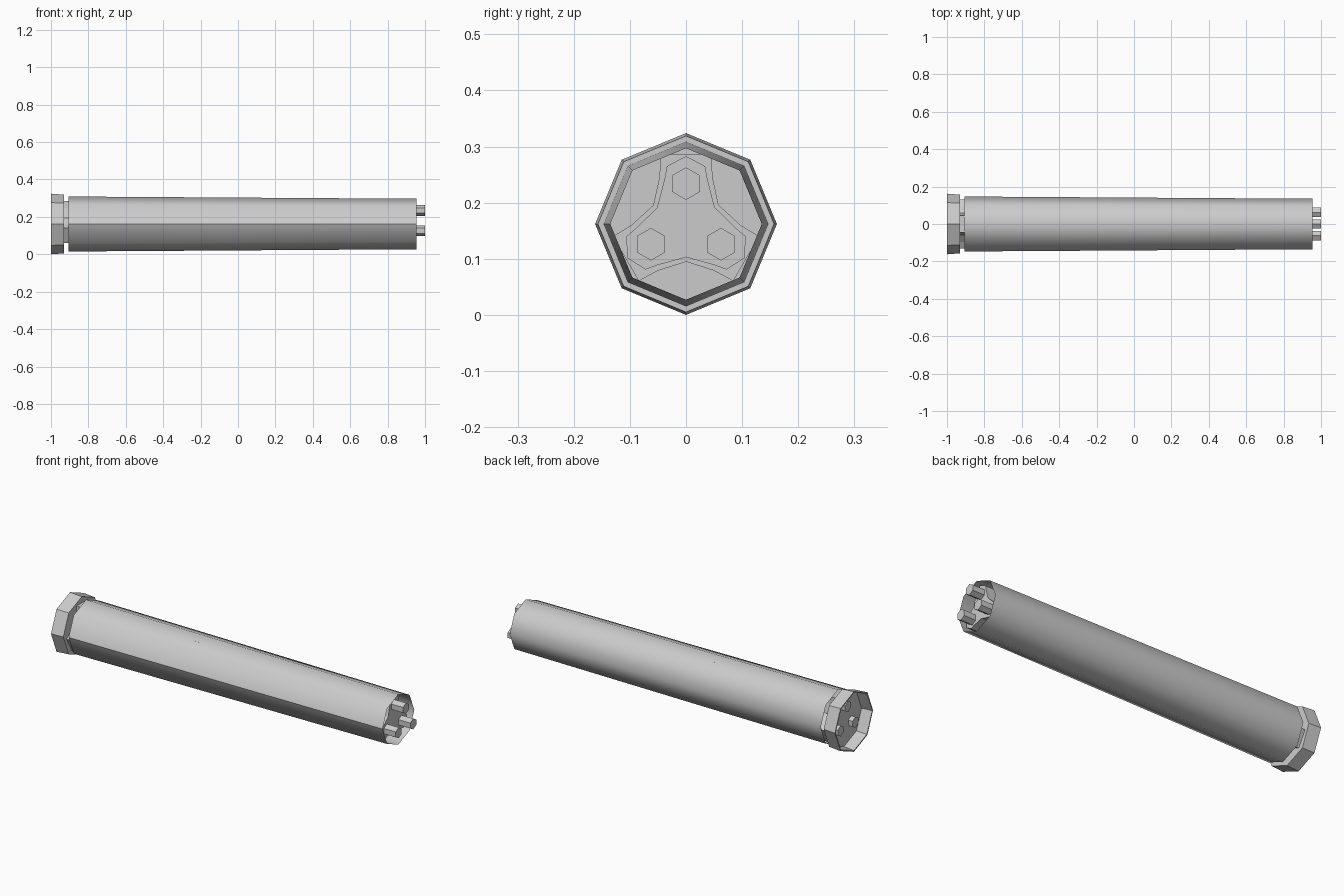
import bpy, bmesh, math

if "Cube" in bpy.data.objects:
    bpy.data.objects.remove(bpy.data.objects["Cube"])

CZ = 0.162  # height of the long axis

grey = bpy.data.materials.new("grey")
grey.diffuse_color = (0.6, 0.6, 0.6, 1)
grey.use_nodes = True
grey.node_tree.nodes["Principled BSDF"].inputs["Base Color"].default_value = grey.diffuse_color


def ngon(n, r, y=0.0, z=0.0):
    """Regular outline with a corner on top."""
    return [(y + r * math.sin(2 * math.pi * k / n),
             z + r * math.cos(2 * math.pi * k / n)) for k in range(n)]


def trefoil(half):
    """Three-lobed outline from one half lobe, ending in the crotch point."""
    left = [(-u, v) for u, v in reversed(half[:-1]) if u > 0]
    pts = []
    for i in range(3):
        a = 2 * math.pi * i / 3
        c, s = math.cos(a), math.sin(a)
        pts += [(u * c + v * s, v * c - u * s) for u, v in left + half]
    return pts


def loft(name, sections, caps=True):
    """Skin matching outlines placed at stations along x."""
    bm = bmesh.new()
    rings = [[bm.verts.new((x, y, CZ + z)) for y, z in pts] for x, pts in sections]
    n = len(rings[0])
    for a, b in zip(rings, rings[1:]):
        for i in range(n):
            j = (i + 1) % n
            bm.faces.new((a[i], b[i], b[j], a[j]))
    if caps:
        bm.faces.new(rings[0])
        bm.faces.new(rings[-1])
    bmesh.ops.recalc_face_normals(bm, faces=bm.faces)
    me = bpy.data.meshes.new(name)
    bm.to_mesh(me)
    bm.free()
    me.materials.append(grey)
    ob = bpy.data.objects.new(name, me)
    bpy.context.collection.objects.link(ob)
    return ob


# Octagonal end flange, cupped at the back
loft("end_flange", [(-0.94, ngon(8, 0.150)), (-1.0, ngon(8, 0.155)),
                    (-1.0, ngon(8, 0.162)), (-0.93, ngon(8, 0.157))])

# Long tapered sleeve, open at both ends, smooth except for the front seam
sleeve = loft("sleeve", [(-0.905, ngon(8, 0.147)), (0.955, ngon(8, 0.135))], caps=False)
for p in sleeve.data.polygons:
    p.use_smooth = True
for e in sleeve.data.edges:
    ends = [sleeve.data.vertices[v].co for v in e.vertices]
    if all(c.y < -0.13 for c in ends):
        e.use_edge_sharp = True

# Three-lobed core: wide rear section, slimmer front section
wide = [(0.046, 0.1238), (0.047, 0.085), (0.058, 0.034)]
slim = [(0, 0.121), (0.034, 0.103), (0.038, 0.081), (0.051, 0.030)]
loft("rear_core", [(-0.935, trefoil(wide)), (-0.20, trefoil(wide))])
loft("front_core", [(-0.205, trefoil(slim)), (0.93, trefoil(slim))])

# Hexagonal pins running through the three lobes
for i in range(3):
    a = 2 * math.pi * i / 3
    pin = ngon(6, 0.029, 0.072 * math.sin(a), 0.072 * math.cos(a))
    loft(f"pin_{i + 1}", [(-0.965, pin), (1.0, pin)])
